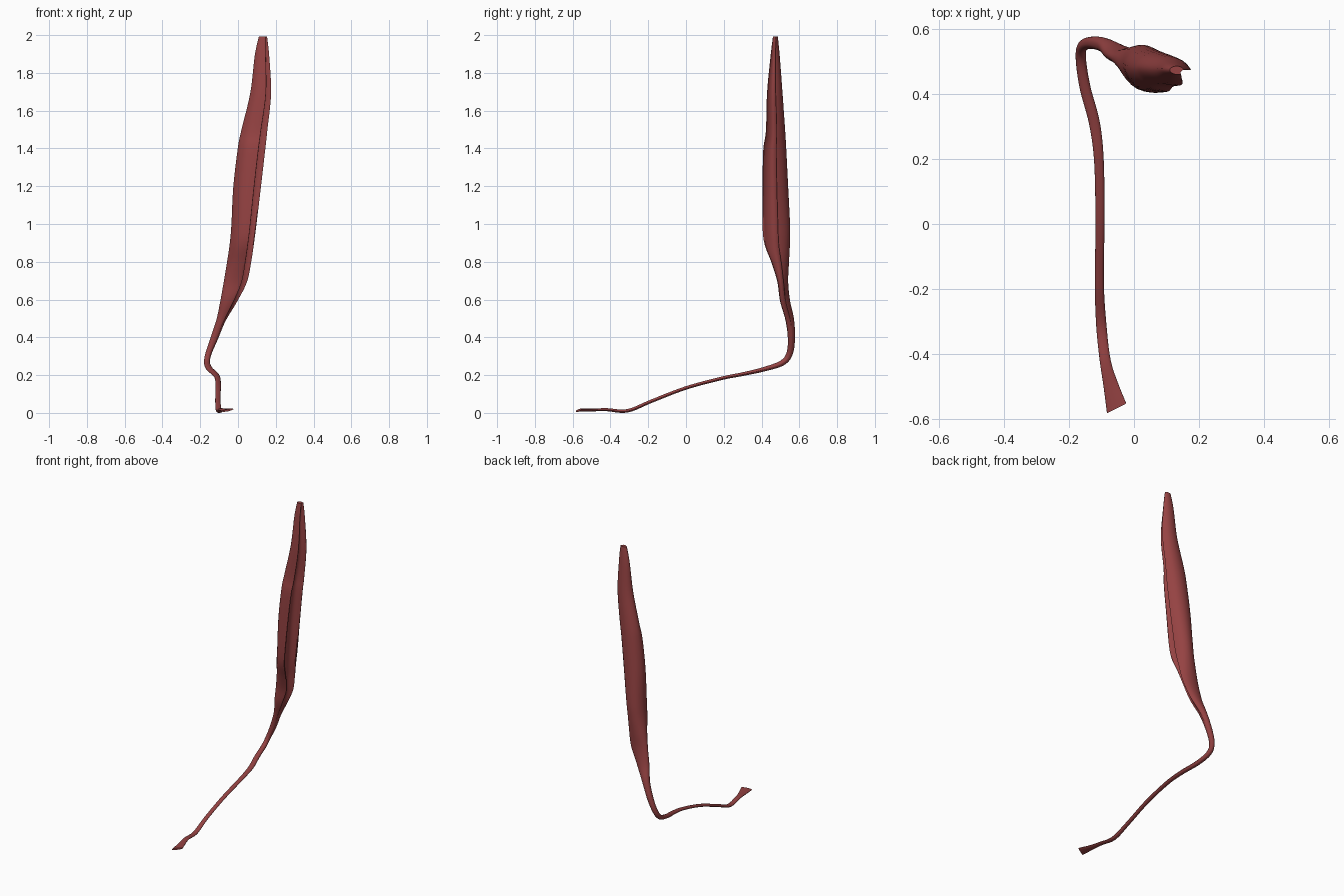
import bpy, bmesh, math
from mathutils import Vector

if "Cube" in bpy.data.objects:
    bpy.data.objects.remove(bpy.data.objects["Cube"])

# Stations from top of belly to foot end:
# centre x, y, z, half width, half depth, folded-belly weight
STATIONS = [
    (.132, .473, 2.00, .022, .013, .5),
    (.127, .472, 1.90, .038, .024, 1),
    (.120, .470, 1.70, .055, .041, 1),
    (.086, .474, 1.50, .069, .051, 1),
    (.071, .470, 1.40, .073, .061, 1),
    (.048, .473, 1.20, .073, .068, 1),
    (.031, .478, 1.00, .066, .073, 1),
    (.020, .483, .90, .064, .067, 1),
    (.005, .499, .80, .064, .046, .9),
    (-.014, .512, .70, .062, .029, .7),
    (-.048, .524, .60, .046, .027, .5),
    (-.089, .549, .50, .025, .023, .25),
    (-.127, .558, .40, .020, .019, 0),
    (-.157, .548, .32, .016, .017, 0),
    (-.164, .510, .272, .016, .015, 0),
    (-.151, .420, .240, .017, .012, 0),
    (-.122, .310, .214, .017, .010, 0),
    (-.108, .190, .190, .015, .009, 0),
    (-.105, .000, .139, .014, .009, 0),
    (-.107, -.180, .070, .014, .009, 0),
    (-.101, -.310, .018, .016, .009, 0),
    (-.089, -.420, .024, .017, .008, 0),
    (-.071, -.500, .022, .023, .007, 0),
    (-.054, -.568, .021, .031, .006, 0),
]
# Folded belly outline inside a -1..1 box, with matching angle on the round tendon
FOLD = [(.5, -1, -60), (-.3, -.86, -100), (-.85, -.35, -150), (-1, .25, -200),
        (-.65, .82, -235), (0, 1, -270), (.6, .75, -305), (1, .12, -345),
        (.68, .15, -360), (.36, .02, -375), (.22, -.3, -390), (.34, -.7, -405)]
SUB_LEN, SUB_RING = 6, 3


def spline(a, b, c, d, t):
    """Catmull-Rom blend of four tuples."""
    return [.5 * (2*q + (r-p)*t + (2*p-5*q+4*r-s)*t*t + (3*q-p-3*r+s)*t**3)
            for p, q, r, s in zip(a, b, c, d)]


def smooth_open(pts, n):
    ext = [pts[0]] + pts + [pts[-1]]
    out = [spline(*ext[i:i+4], k / n) for i in range(len(pts)-1) for k in range(n)]
    return out + [list(pts[-1])]


def smooth_closed(pts, n):
    m = len(pts)
    return [spline(*[pts[(i+j) % m] for j in (-1, 0, 1, 2)], k / n)
            for i in range(m) for k in range(n)]


# Fold and round outlines share point order so that they can be blended
outline = smooth_closed([(u, v, math.cos(math.radians(a)), math.sin(math.radians(a)))
                         for u, v, a in FOLD], SUB_RING)
path = smooth_open(STATIONS, SUB_LEN)

bm = bmesh.new()
rings = []
for i, (x, y, z, hw, hd, w) in enumerate(path):
    w = min(1, max(0, w))
    prev, nxt = path[max(0, i-1)], path[min(len(path)-1, i+1)]
    tan = (Vector(nxt[:3]) - Vector(prev[:3])).normalized()
    tan = tan.lerp(Vector((0, 0, -1)), min(1, w * 2)).normalized()
    side = Vector((1, 0, 0))
    side = (side - tan * side.dot(tan)).normalized()
    depth = side.cross(tan)
    flare = max(0, (-.46 - y) / .11)      # curled, slanted foot end
    ring = []
    for u, v, cu, cv in outline:
        a, b = u*w + cu*(1-w), v*w + cv*(1-w)
        p = Vector((x, y, z)) + side*a*hw + depth*b*hd
        p.z += flare * .006 * a
        p.y += flare * .008 * a
        ring.append(bm.verts.new(p))
    rings.append(ring)

# Skin and end caps
n = len(outline)
for r, s in zip(rings, rings[1:]):
    for k in range(n):
        bm.faces.new((r[k], r[(k+1) % n], s[(k+1) % n], s[k]))
caps = [bm.faces.new(rings[0]), bm.faces.new(rings[-1])]
bmesh.ops.triangulate(bm, faces=caps)
bmesh.ops.recalc_face_normals(bm, faces=bm.faces)
low = min(v.co.z for v in bm.verts)
bmesh.ops.translate(bm, verts=bm.verts, vec=(0, 0, -low))

mesh = bpy.data.meshes.new("muscle_with_tendon")
bm.to_mesh(mesh)
bm.free()
obj = bpy.data.objects.new("muscle_with_tendon", mesh)
bpy.context.collection.objects.link(obj)

mat = bpy.data.materials.new("muscle_red")
mat.diffuse_color = (.30, .055, .055, 1)
mat.use_nodes = True
mat.node_tree.nodes["Principled BSDF"].inputs["Base Color"].default_value = mat.diffuse_color
mesh.materials.append(mat)

bpy.context.view_layer.objects.active = obj
obj.select_set(True)
bpy.ops.object.shade_smooth_by_angle(angle=math.radians(50))
